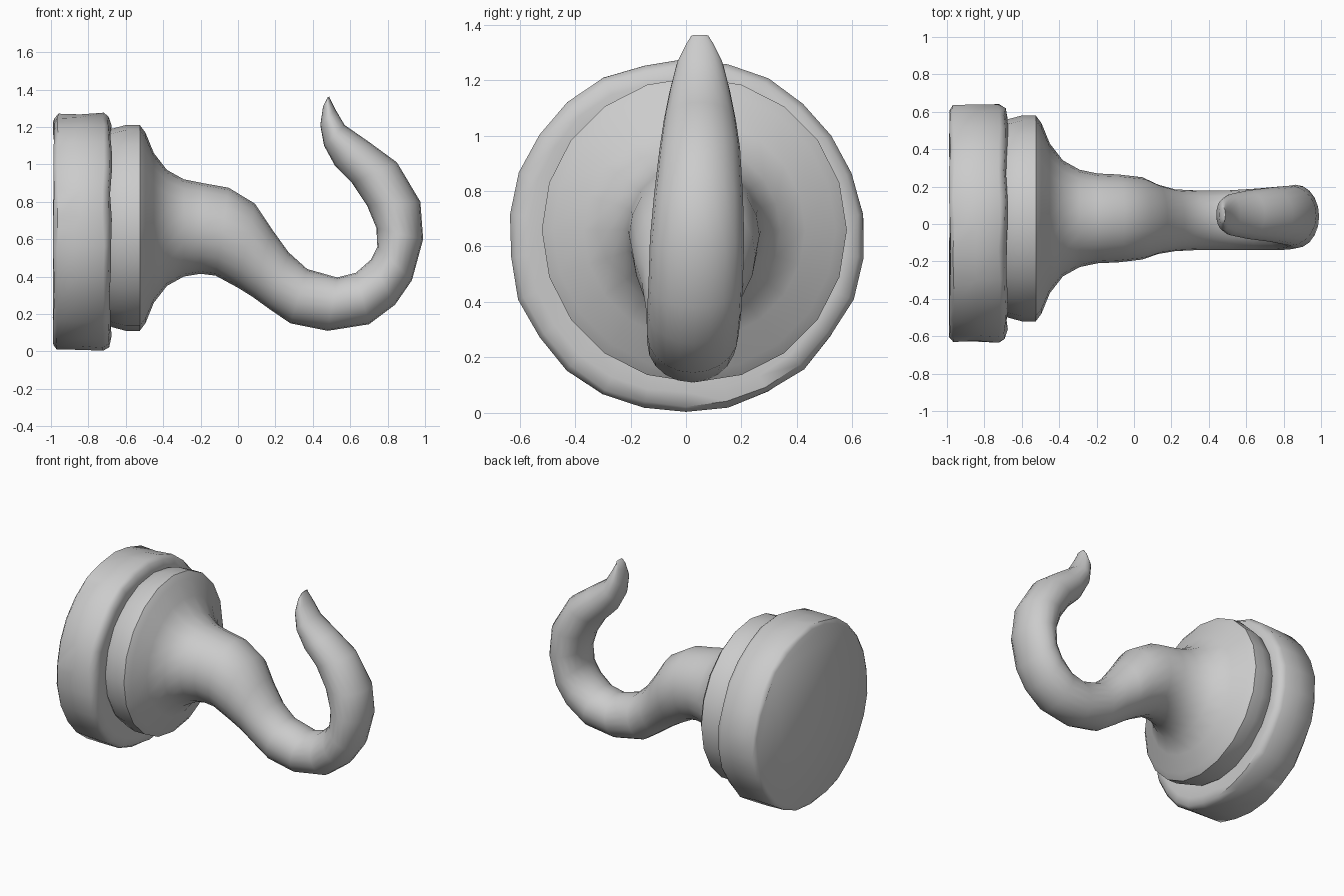
import bpy, bmesh, math, random
from mathutils import Vector

random.seed(4)
cube = bpy.data.objects.get("Cube")
if cube:
    bpy.data.objects.remove(cube, do_unlink=True)

grey = bpy.data.materials.new("plain grey")
grey.use_nodes = True
grey.diffuse_color = (0.6, 0.6, 0.6, 1)
grey.node_tree.nodes["Principled BSDF"].inputs["Base Color"].default_value = (0.6, 0.6, 0.6, 1)


def loft(name, sections, sides, wobble=0.0, angle=50):
    """Skin elliptical rings; each has an upper edge, lower edge, y centre and half width."""
    bm = bmesh.new()
    rings = []
    bumps = [random.uniform(-wobble, wobble) for _ in range(sides)]
    for (ax, az), (bx, bz), cy, w in sections:
        a, b = Vector((ax, cy, az)), Vector((bx, cy, bz))
        mid, up = (a + b) / 2, (a - b) / 2
        ring = []
        for i in range(sides):
            t = math.tau * i / sides
            k = 1 + bumps[i] + random.uniform(-wobble, wobble) / 2
            p = mid + k * (up * math.cos(t) + Vector((0, w * math.sin(t), 0)))
            p.x += random.uniform(-wobble, wobble) / 2
            ring.append(bm.verts.new(p))
        rings.append(ring)
    for r, s in zip(rings, rings[1:]):
        for i in range(sides):
            j = (i + 1) % sides
            bm.faces.new((r[i], r[j], s[j], s[i]))
    bm.faces.new(rings[0])
    bm.faces.new(rings[-1])
    bmesh.ops.recalc_face_normals(bm, faces=bm.faces)
    mesh = bpy.data.meshes.new(name)
    bm.to_mesh(mesh)
    bm.free()
    mesh.materials.append(grey)
    obj = bpy.data.objects.new(name, mesh)
    bpy.context.collection.objects.link(obj)
    bpy.ops.object.select_all(action='DESELECT')
    obj.select_set(True)
    bpy.context.view_layer.objects.active = obj
    bpy.ops.object.shade_smooth_by_angle(angle=math.radians(angle))
    return obj


def disc(x, r, cy, cz):
    return (x, cz + r), (x, cz - r), cy, r


# Worn round wall plate
plate = [(-0.985, 0.61), (-0.965, 0.635), (-0.84, 0.635), (-0.72, 0.64),
         (-0.69, 0.62), (-0.68, 0.57), (-0.69, 0.5)]
loft("wall_plate", [disc(x, r, 0, 0.638) for x, r in plate], 26, 0.012)

# Collar flaring down into the neck
collar = [(-0.72, 0.5), (-0.675, 0.53), (-0.6, 0.55), (-0.525, 0.55),
          (-0.495, 0.51), (-0.45, 0.40), (-0.38, 0.31), (-0.29, 0.26)]
body = [disc(x, r, 0.03, 0.66) for x, r in collar]

# Curved hook: inner edge, outer edge, y centre, half width
body += [
    ((-0.19, 0.90), (-0.20, 0.415), 0.03, 0.24),
    ((-0.05, 0.875), (-0.12, 0.405), 0.03, 0.235),
    ((0.09, 0.79), (0.00, 0.34), 0.03, 0.22),
    ((0.18, 0.655), (0.08, 0.29), 0.025, 0.185),
    ((0.27, 0.53), (0.17, 0.225), 0.02, 0.165),
    ((0.37, 0.44), (0.28, 0.15), 0.02, 0.16),
    ((0.53, 0.395), (0.48, 0.11), 0.02, 0.16),
    ((0.63, 0.42), (0.70, 0.145), 0.025, 0.165),
    ((0.71, 0.49), (0.84, 0.25), 0.03, 0.17),
    ((0.745, 0.56), (0.93, 0.38), 0.035, 0.17),
    ((0.74, 0.66), (0.99, 0.60), 0.04, 0.17),
    ((0.69, 0.78), (0.975, 0.80), 0.045, 0.16),
    ((0.61, 0.90), (0.85, 1.01), 0.05, 0.145),
    ((0.52, 0.99), (0.70, 1.12), 0.05, 0.13),
    ((0.46, 1.10), (0.57, 1.21), 0.05, 0.11),
    ((0.44, 1.21), (0.52, 1.295), 0.05, 0.085),
    ((0.455, 1.31), (0.495, 1.345), 0.05, 0.05),
    ((0.48, 1.36), (0.488, 1.362), 0.05, 0.03),
]
loft("collar_and_hook", body, 20)
